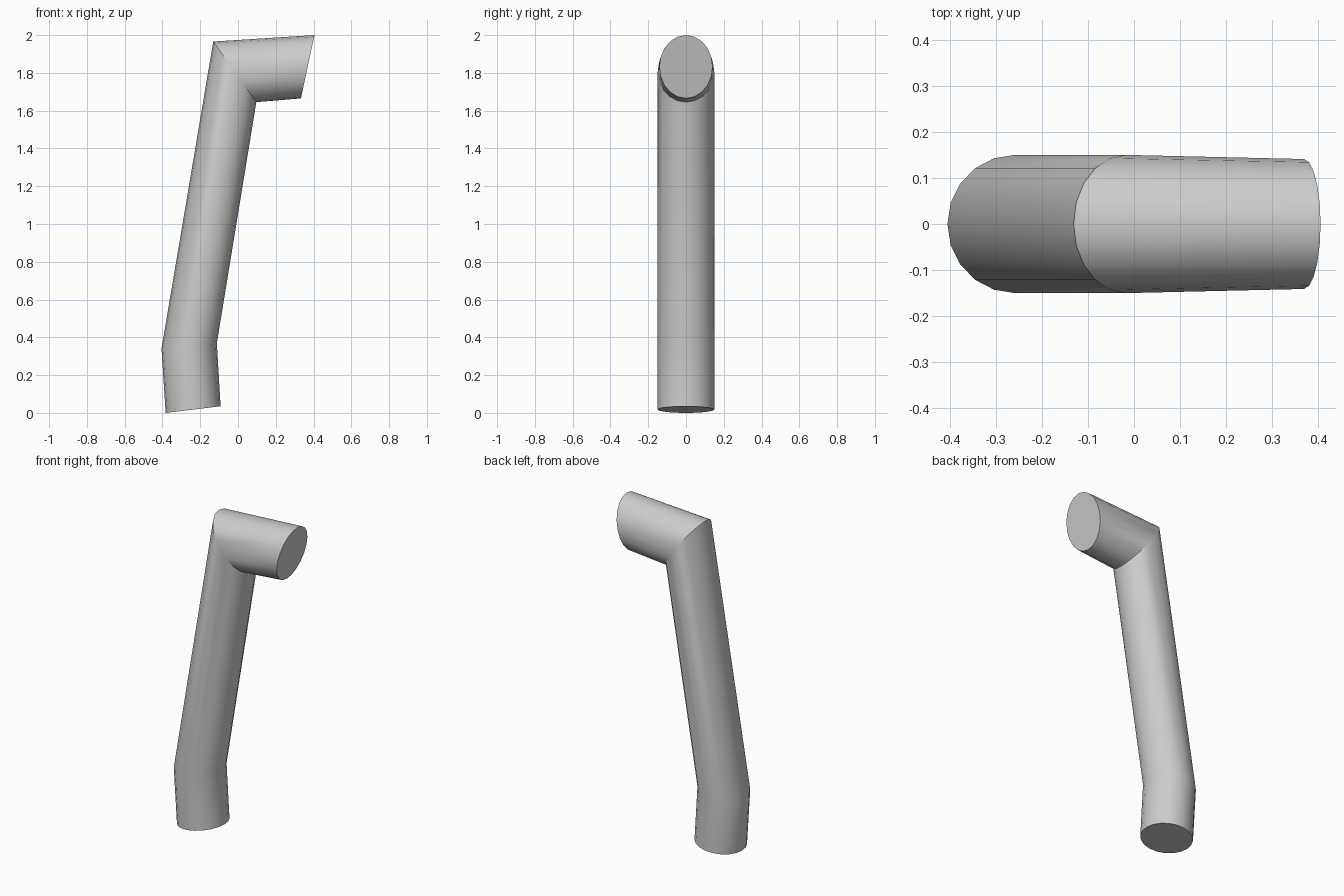
import bpy, bmesh
from math import cos, sin, tau, radians

if "Cube" in bpy.data.objects:
    bpy.data.objects.remove(bpy.data.objects["Cube"])

SIDES = 20
# Mitred rings along the pipe: outer (x, z), inner (x, z), half depth in y
RINGS = [
    ((-0.383, 0.0), (-0.092, 0.035), 0.15),
    ((-0.405, 0.34), (-0.112, 0.368), 0.15),
    ((-0.131, 1.966), (0.097, 1.645), 0.15),
    ((0.405, 2.0), (0.333, 1.665), 0.141),
]


def add_ring(bm, outer, inner, depth):
    cx, cz = (outer[0] + inner[0]) / 2, (outer[1] + inner[1]) / 2
    dx, dz = outer[0] - cx, outer[1] - cz
    return [bm.verts.new((cx + dx * cos(a), depth * sin(a), cz + dz * cos(a)))
            for a in (tau * i / SIDES for i in range(SIDES))]


# Bent pipe: bridge the rings and cap both ends
bm = bmesh.new()
rings = [add_ring(bm, *r) for r in RINGS]
for lower, upper in zip(rings, rings[1:]):
    for i in range(SIDES):
        j = (i + 1) % SIDES
        bm.faces.new((lower[i], lower[j], upper[j], upper[i]))
bm.faces.new(rings[0])
bm.faces.new(rings[-1])
bmesh.ops.recalc_face_normals(bm, faces=bm.faces)

mesh = bpy.data.meshes.new("bent_pipe")
bm.to_mesh(mesh)
bm.free()
pipe = bpy.data.objects.new("bent_pipe", mesh)
bpy.context.collection.objects.link(pipe)

# Smooth sides, crisp mitre and caps
bpy.context.view_layer.objects.active = pipe
pipe.select_set(True)
bpy.ops.object.shade_smooth_by_angle(angle=radians(30))
